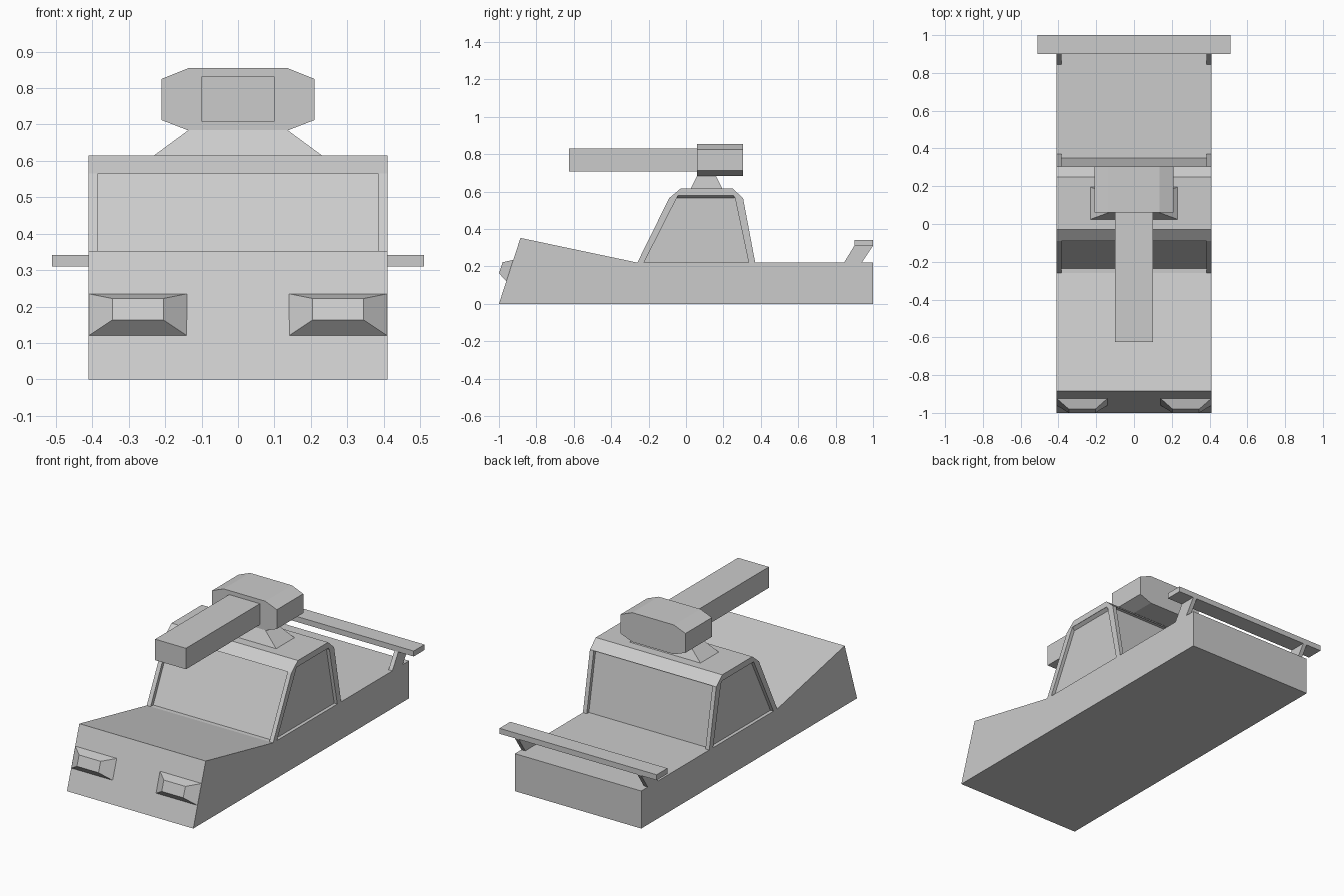
import bpy

if "Cube" in bpy.data.objects:
    bpy.data.objects.remove(bpy.data.objects["Cube"])


def make(name, verts, faces):
    me = bpy.data.meshes.new(name)
    me.from_pydata(verts, [], faces)
    me.update()
    ob = bpy.data.objects.new(name, me)
    bpy.context.collection.objects.link(ob)
    return ob


def loft(name, a, b):
    """Closed solid between two matching rings of points."""
    n = len(a)
    sides = [(i, (i + 1) % n, n + (i + 1) % n, n + i) for i in range(n)]
    ob = make(name, a + b, sides + [tuple(range(n))[::-1], tuple(range(n, 2 * n))])
    import bmesh
    bm = bmesh.new()
    bm.from_mesh(ob.data)
    bmesh.ops.recalc_face_normals(bm, faces=bm.faces)
    bm.to_mesh(ob.data)
    bm.free()
    return ob


def side_prism(name, profile, x0, x1):
    """Extrude a (y, z) profile across x."""
    return loft(name, [(x0, y, z) for y, z in profile], [(x1, y, z) for y, z in profile])


def rect(x0, x1, y0, y1, z):
    return [(x0, y0, z), (x1, y0, z), (x1, y1, z), (x0, y1, z)]


def box(name, x0, x1, y0, y1, z0, z1):
    return loft(name, rect(x0, x1, y0, y1, z0), rect(x0, x1, y0, y1, z1))


W, IN = 0.41, 0.385  # half width of body, half width inside the pillars

# Lower body with sloping nose and hood
side_prism("lower_body", [(-1, 0), (-0.885, 0.352), (-0.26, 0.22), (1, 0.22), (1, 0)], -W, W)

# Recessed cabin glass
side_prism("cabin_glass", [(-0.24, 0.21), (-0.069, 0.57), (0.285, 0.57), (0.352, 0.21)], -IN - 0.005, IN + 0.005)

# Chamfered roof with notched side edges and sloped window tops
side_prism("roof", [(-0.09, 0.565), (-0.05, 0.565), (-0.042, 0.58), (0.252, 0.58), (0.262, 0.565),
                    (0.305, 0.565), (0.25, 0.615), (-0.03, 0.615)], -W, W)
loft("window_top_trim", rect(-IN, IN, -0.05, 0.262, 0.563), rect(-W, W, -0.042, 0.252, 0.581))

# Headlight corners on the sloping nose: outer ring on body, inner ring raised
base = [(0.12, -0.96), (0.235, -0.923)]
face = [(0.163, -1.0), (0.222, -0.98)]


def lamp_ring(s, x0, x1, rows):
    (za, ya), (zb, yb) = rows
    return [(s * x0, ya, za), (s * x1, ya, za), (s * x1, yb, zb), (s * x0, yb, zb)]


for side, s in (("left", -1), ("right", 1)):
    # Window pillars
    side_prism(f"front_pillar_{side}", [(-0.26, 0.22), (-0.09, 0.565), (-0.05, 0.565), (-0.225, 0.22)], s * IN, s * W)
    side_prism(f"rear_pillar_{side}", [(0.37, 0.22), (0.305, 0.565), (0.262, 0.565), (0.335, 0.22)], s * IN, s * W)
    # Headlights
    loft(f"headlight_{side}", lamp_ring(s, 0.14, W, base), lamp_ring(s, 0.205, 0.345, face))
    # Spoiler brackets
    side_prism(f"spoiler_bracket_{side}", [(0.845, 0.22), (0.94, 0.22), (1, 0.31), (0.9, 0.31)], s * IN, s * W)

# Spoiler bar
box("spoiler_bar", -0.51, 0.51, 0.9, 1.0, 0.31, 0.342)

# Turret neck, octagonal head and barrel
loft("turret_neck", rect(-0.23, 0.23, 0.025, 0.195, 0.615), rect(-0.135, 0.135, 0.06, 0.16, 0.685))
octagon = [(-0.135, 0.683), (0.135, 0.683), (0.21, 0.712), (0.21, 0.825),
           (0.135, 0.855), (-0.135, 0.855), (-0.21, 0.825), (-0.21, 0.712)]
loft("turret_head", [(x, 0.06, z) for x, z in octagon], [(x, 0.305, z) for x, z in octagon])
box("barrel", -0.1, 0.1, -0.625, 0.06, 0.708, 0.831)
